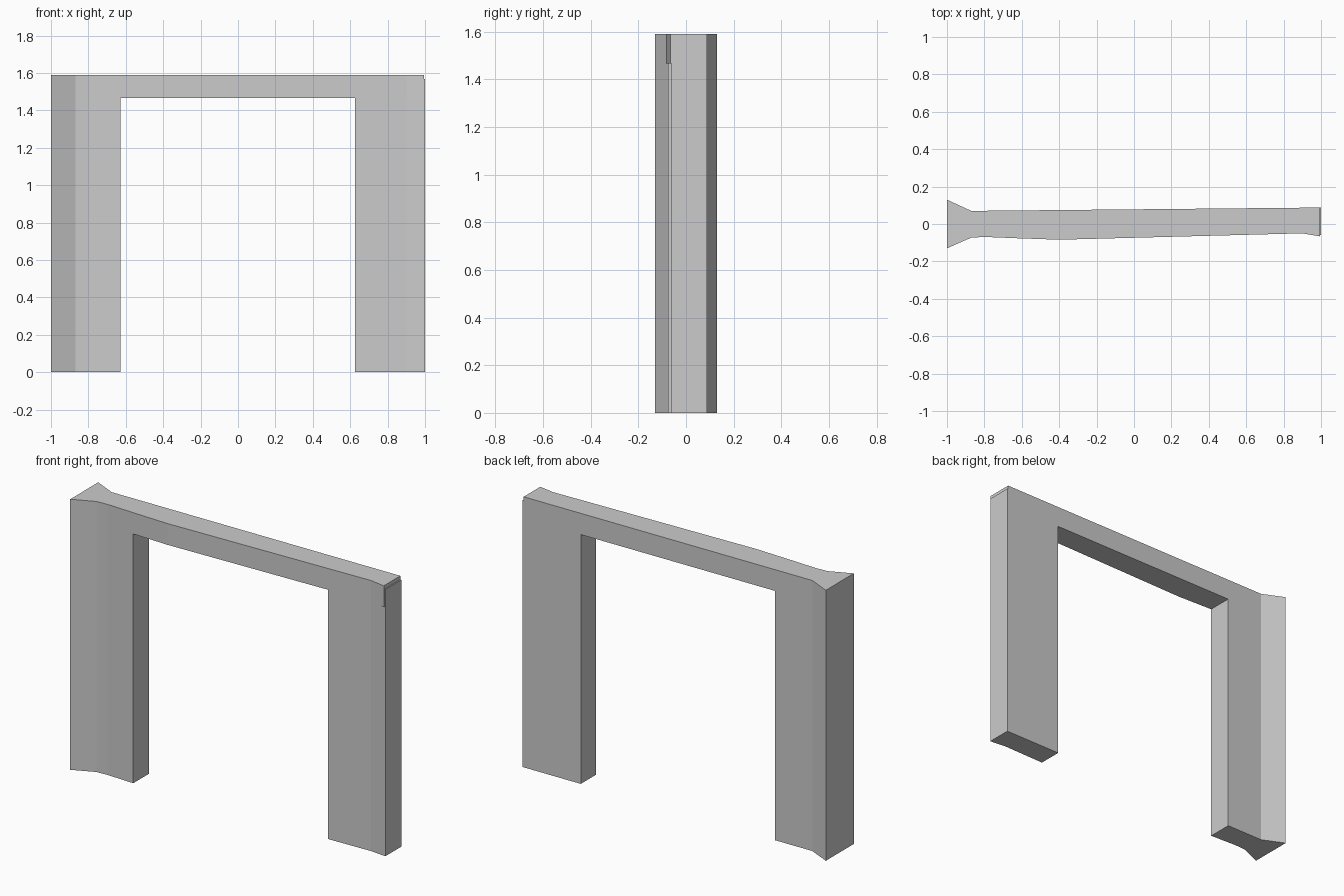
import bpy, bmesh

if "Cube" in bpy.data.objects:
    bpy.data.objects.remove(bpy.data.objects["Cube"])

H, SPRING = 1.59, 1.465   # overall height, underside of lintel

# plan outlines, as seen from above (left end flares out)
front = [(-1, -0.13), (-0.87, -0.073), (-0.8, -0.069), (-0.63, -0.076),
         (-0.4, -0.084), (0.9, -0.05), (1, -0.06)]
back = [(1, 0.088), (-0.87, 0.07), (-1, 0.13)]


def prism(name, pts, z0, z1):
    bm = bmesh.new()
    face = bm.faces.new([bm.verts.new((x, y, z0)) for x, y in pts])
    ext = bmesh.ops.extrude_face_region(bm, geom=[face])
    top = [v for v in ext["geom"] if isinstance(v, bmesh.types.BMVert)]
    bmesh.ops.translate(bm, vec=(0, 0, z1 - z0), verts=top)
    bmesh.ops.recalc_face_normals(bm, faces=bm.faces)
    me = bpy.data.meshes.new(name)
    bm.to_mesh(me)
    bm.free()
    ob = bpy.data.objects.new(name, me)
    bpy.context.collection.objects.link(ob)
    return ob


def rect(x0, x1, y0, y1):
    return [(x0, y0), (x1, y0), (x1, y1), (x0, y1)]


def cut(target, cutter):
    cutter.hide_render = True
    cutter.hide_set(True)
    cutter.display_type = 'WIRE'
    mod = target.modifiers.new(cutter.name, 'BOOLEAN')
    mod.operation = 'DIFFERENCE'
    mod.solver = 'EXACT'
    mod.object = cutter
    bpy.context.view_layer.objects.active = target
    bpy.ops.object.modifier_apply(modifier=mod.name)
    bpy.data.objects.remove(cutter)


# solid wall slab, then the doorway opening and the small top step at the right end
frame = prism("door_frame", front + back, 0, H)
cut(frame, prism("doorway_cutter", rect(-0.628, 0.625, -0.5, 0.5), -0.5, SPRING))
cut(frame, prism("end_step_cutter", rect(0.994, 1.2, -0.5, 0.5), 1.568, 2))

# thin lip on the front corner of the lintel's right end
prism("lintel_lip", [(0.9, -0.05), (0.994, -0.066), (0.994, -0.0594)], SPRING, H)
